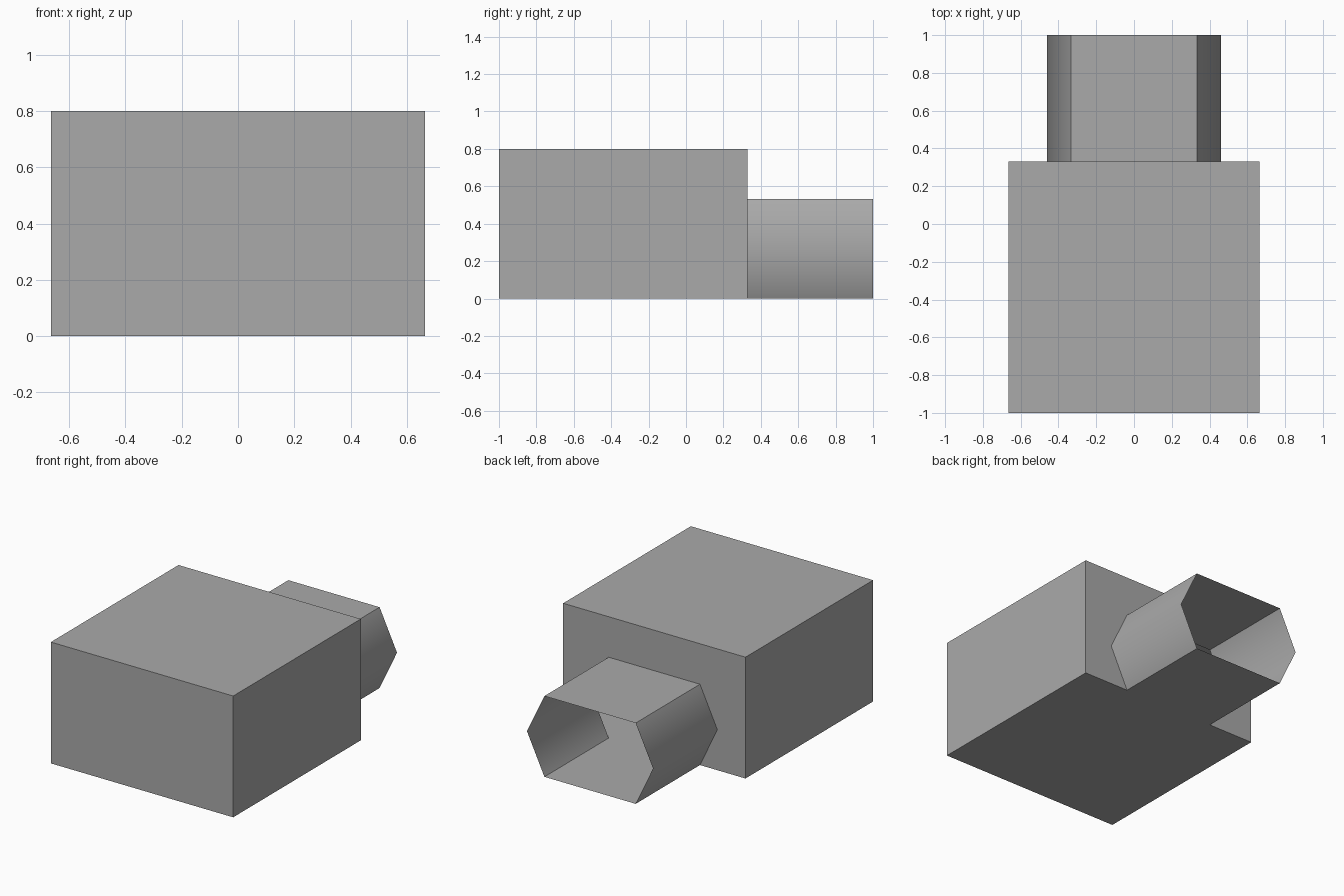
import bpy, bmesh, math

# Remove the default cube
cube = bpy.data.objects.get("Cube")
if cube:
    bpy.data.objects.remove(cube, do_unlink=True)

# Single grey material
grey = bpy.data.materials.new("plain_grey")
grey.use_nodes = True
grey.diffuse_color = (0.4, 0.4, 0.4, 1)
grey.node_tree.nodes["Principled BSDF"].inputs["Base Color"].default_value = (0.4, 0.4, 0.4, 1)

HALF_W, HEIGHT = 0.665, 0.8
FRONT, WALL, BACK = -1.0, 0.33, 1.0

# Right half of the hexagonal opening, bottom to top, then mirrored
half = [(0.333, 0), (0.46, 0.267), (0.333, 0.533)]
hexagon = half + [(-x, z) for x, z in reversed(half)]


def finish(name, bm, smooth=False):
    mesh = bpy.data.meshes.new(name)
    bm.normal_update()
    bm.to_mesh(mesh)
    bm.free()
    mesh.materials.append(grey)
    obj = bpy.data.objects.new(name, mesh)
    bpy.context.collection.objects.link(obj)
    if smooth:
        bpy.ops.object.select_all(action="DESELECT")
        obj.select_set(True)
        bpy.context.view_layer.objects.active = obj
        bpy.ops.object.shade_smooth_by_angle(angle=math.radians(58))
    return obj


def ring(bm, points, y):
    return [bm.verts.new((x, y, z)) for x, z in points]


def bridge(bm, a, b):
    for i in range(len(a)):
        j = (i + 1) % len(a)
        bm.faces.new((a[i], a[j], b[j], b[i]))


# Hollow box: closed front, back wall cut around the opening
corners = [(-HALF_W, 0), (HALF_W, 0), (HALF_W, HEIGHT), (-HALF_W, HEIGHT)]
bm = bmesh.new()
front = ring(bm, corners, FRONT)
back = ring(bm, corners, WALL)
bridge(bm, front, back)
bm.faces.new(front)
opening = ring(bm, hexagon, WALL)
bm.faces.new([back[0], *reversed(opening), back[1], back[2], back[3]][::-1]).normal_update()
bmesh.ops.recalc_face_normals(bm, faces=bm.faces)
for f in bm.faces:  # every wall faces away from the middle of the box
    f.normal_update()
    away = f.calc_center_bounds()
    away.y -= (FRONT + WALL) / 2
    away.z -= HEIGHT / 2
    if f.normal.dot(away) < 0:
        f.normal_flip()
finish("box_body", bm)

# Open hexagonal tube with soft sides
bm = bmesh.new()
bridge(bm, ring(bm, hexagon, WALL), ring(bm, hexagon, BACK))
finish("hexagonal_tube", bm, smooth=True)
